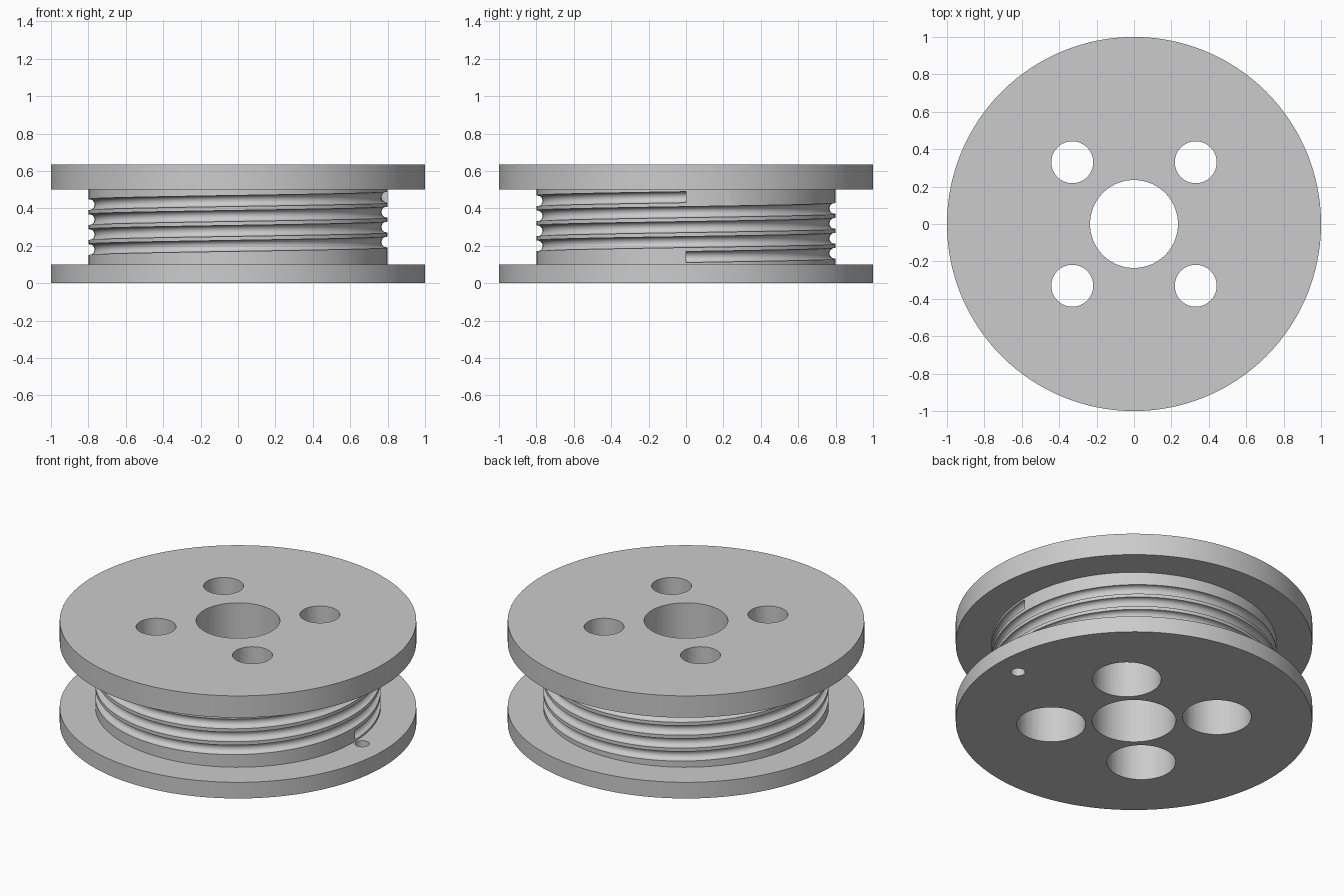
import bpy, bmesh
from math import sin, cos, tau, radians

SEG = 128

if "Cube" in bpy.data.objects:
    bpy.data.objects.remove(bpy.data.objects["Cube"], do_unlink=True)

grey = bpy.data.materials.new("plain_grey")
grey.use_nodes = True
colour = (0.6, 0.6, 0.6, 1)
grey.diffuse_color = colour
grey.node_tree.nodes["Principled BSDF"].inputs["Base Color"].default_value = colour


def make_object(name, bm):
    bmesh.ops.recalc_face_normals(bm, faces=bm.faces)
    mesh = bpy.data.meshes.new(name)
    bm.to_mesh(mesh)
    bm.free()
    mesh.materials.append(grey)
    obj = bpy.data.objects.new(name, mesh)
    bpy.context.collection.objects.link(obj)
    return obj


def sweep(name, rings, closed):
    """Skin a list of rings of points; close into a loop or cap both ends."""
    bm = bmesh.new()
    loops = [[bm.verts.new(p) for p in ring] for ring in rings]
    pairs = list(zip(loops, loops[1:]))
    if closed:
        pairs.append((loops[-1], loops[0]))
    for a, b in pairs:
        n = len(a)
        for i in range(n):
            j = (i + 1) % n
            bm.faces.new((a[i], a[j], b[j], b[i]))
    if not closed:
        bm.faces.new(loops[0])
        bm.faces.new(loops[-1])
    return make_object(name, bm)


def cylinder(name, x, y, radius, z0, z1, sides=64):
    rings = [[(x + radius * cos(tau * i / sides), y + radius * sin(tau * i / sides), z)
              for i in range(sides)] for z in (z0, z1)]
    return sweep(name, rings, False)


def cut(body, cutter):
    cutter.hide_render = True
    mod = body.modifiers.new("cut", 'BOOLEAN')
    mod.operation = 'DIFFERENCE'
    mod.solver = 'EXACT'
    mod.object = cutter
    bpy.context.view_layer.objects.active = body
    bpy.ops.object.modifier_apply(modifier=mod.name)
    bpy.data.objects.remove(cutter, do_unlink=True)


# Spool: two flanges, drum and centre bore in one turned profile
profile = [(0.235, 0), (1, 0), (1, 0.1), (0.8, 0.1),
           (0.8, 0.5), (1, 0.5), (1, 0.635), (0.235, 0.635)]
spool = sweep("spool", [[(r * cos(tau * k / SEG), r * sin(tau * k / SEG), z)
                         for r, z in profile] for k in range(SEG)], True)

# Helical cable groove: four turns, square ended
TURNS, PITCH, START, GROOVE = 4, 0.08, 0.14, 0.03
rings = []
for k in range(TURNS * SEG + 1):
    a = tau * k / SEG
    ring = []
    for i in range(16):
        b = tau * (i + 0.5) / 16
        r = 0.797 + GROOVE * cos(b)
        z = START + PITCH * k / SEG + GROOVE * sin(b)
        ring.append((r * cos(a), r * sin(a), z))
    rings.append(ring)
cut(spool, sweep("groove_cutter", rings, False))

# Four bolt holes, counterbored from below
for sx in (-1, 1):
    for sy in (-1, 1):
        x, y = sx * 0.33, sy * 0.33
        cut(spool, cylinder("bolt_cutter", x, y, 0.112, 0.4, 0.8))
        cut(spool, cylinder("counterbore_cutter", x, y, 0.193, -0.1, 0.5))

# Cable hole through the lower flange
cut(spool, cylinder("cable_hole_cutter", 0.85, 0, 0.041, -0.1, 0.15, 32))

# Smooth round walls, sharp rims
bpy.ops.object.select_all(action='DESELECT')
spool.select_set(True)
bpy.context.view_layer.objects.active = spool
bpy.ops.object.shade_smooth_by_angle(angle=radians(30))
